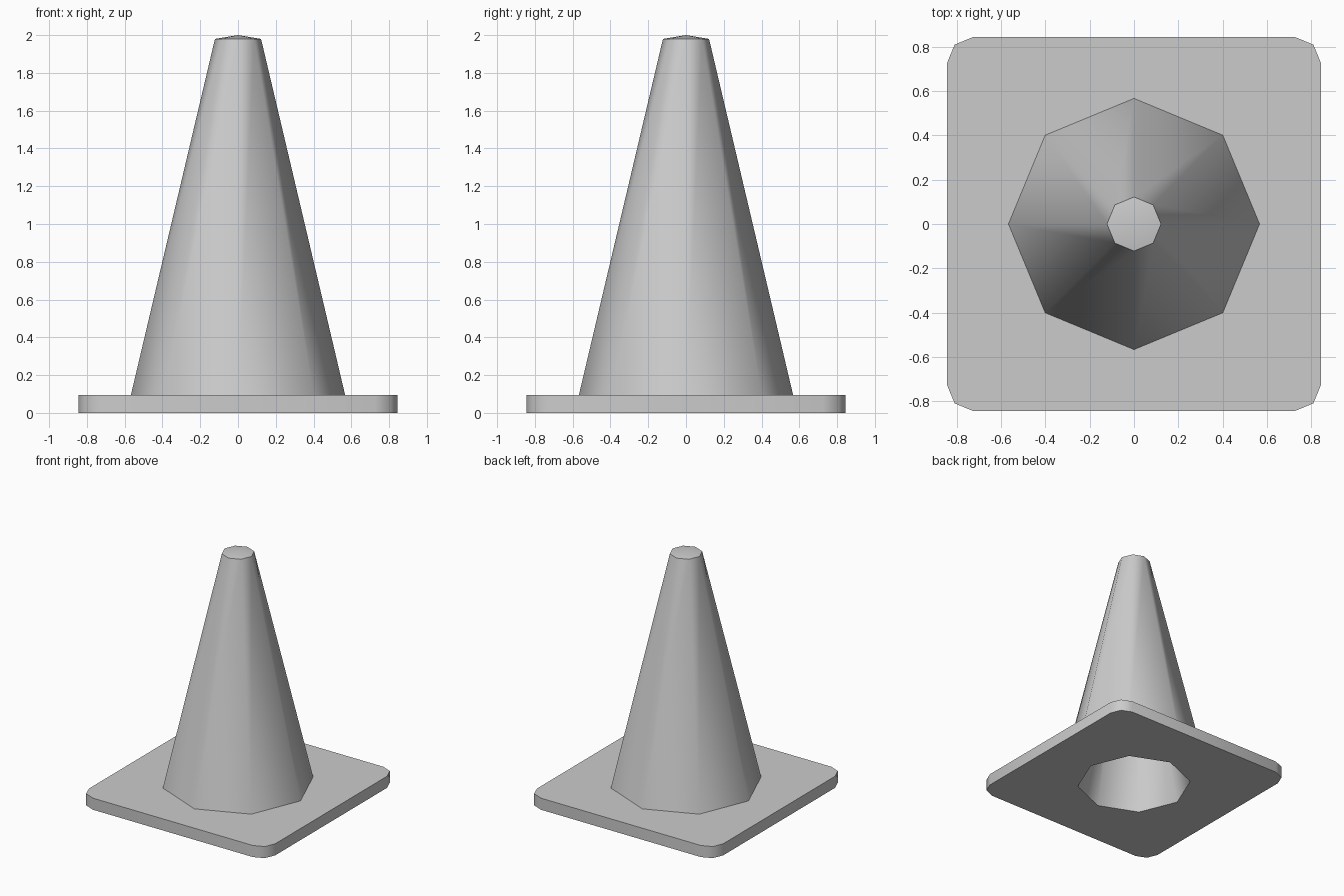
import bpy, bmesh
from math import cos, sin, pi, radians

if "Cube" in bpy.data.objects:
    bpy.data.objects.remove(bpy.data.objects["Cube"])

SIDES = 8
bm = bmesh.new()


def loop(points, z):
    verts = [bm.verts.new((x, y, z)) for x, y in points]
    edges = [bm.edges.new((verts[i - 1], verts[i])) for i in range(len(verts))]
    return verts, edges


def ring(r, z):
    return loop([(r * cos(2 * pi * i / SIDES), r * sin(2 * pi * i / SIDES))
                 for i in range(SIDES)], z)


def walls(a, b):
    for i in range(len(a)):
        bm.faces.new((a[i - 1], a[i], b[i], b[i - 1]))


def cap(a, z):
    tip = bm.verts.new((0, 0, z))
    for i in range(len(a)):
        bm.faces.new((a[i - 1], a[i], tip))


# Square base outline with rounded corners
half, rad = 0.845, 0.12
outline = []
for q in range(4):
    mid = pi / 4 + q * pi / 2
    cx = (half - rad) * (1 if cos(mid) > 0 else -1)
    cy = (half - rad) * (1 if sin(mid) > 0 else -1)
    for k in range(3):
        a = q * pi / 2 + k * pi / 4
        outline.append((cx + rad * cos(a), cy + rad * sin(a)))

low, low_e = loop(outline, 0)
high, high_e = loop(outline, 0.095)
walls(low, high)

# Outer cone and its slightly raised top
foot, foot_e = ring(0.567, 0.095)
neck, _ = ring(0.122, 1.98)
walls(foot, neck)
cap(neck, 2.0)

# Hollow inside, open at the bottom
mouth, mouth_e = ring(0.436, 0)
throat, _ = ring(0.09, 1.93)
walls(mouth, throat)
cap(throat, 1.95)

# Flat top and underside of the base, around the cone and the opening
bmesh.ops.triangle_fill(bm, use_beauty=True, edges=high_e + foot_e, normal=(0, 0, 1))
bmesh.ops.triangle_fill(bm, use_beauty=True, edges=low_e + mouth_e, normal=(0, 0, -1))
bmesh.ops.recalc_face_normals(bm, faces=bm.faces[:])

mesh = bpy.data.meshes.new("traffic_cone")
bm.to_mesh(mesh)
bm.free()
obj = bpy.data.objects.new("traffic_cone", mesh)
bpy.context.collection.objects.link(obj)
bpy.context.view_layer.objects.active = obj
obj.select_set(True)
bpy.ops.object.shade_smooth_by_angle(angle=radians(50))
